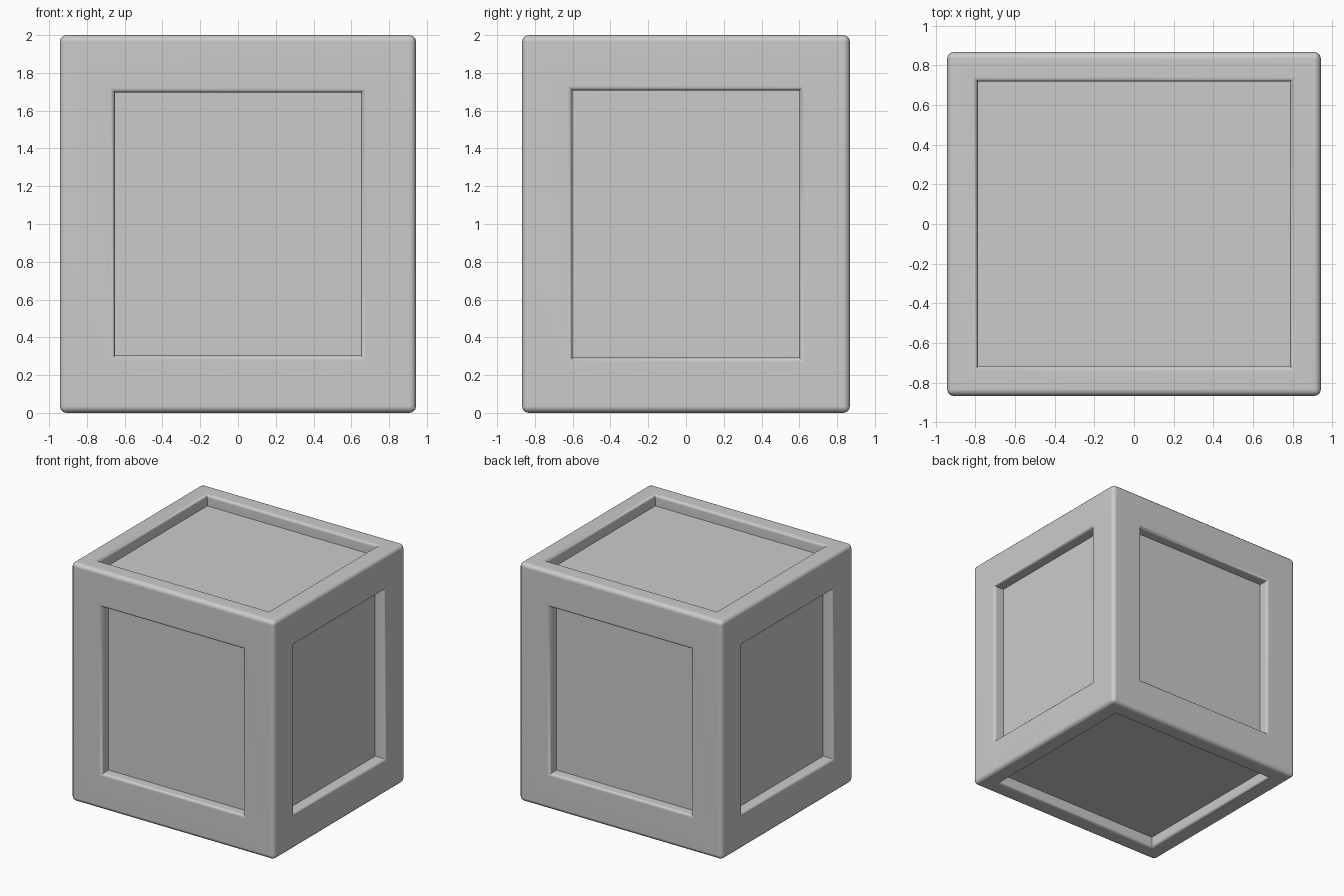
import bpy, bmesh, math
from mathutils import Vector

if "Cube" in bpy.data.objects:
    bpy.data.objects.remove(bpy.data.objects["Cube"])

HALF = Vector((0.943, 0.868, 1.0))
EDGE = 0.035      # rounding of the outer edges
RIM = 0.023       # rounding of the panel rims

# Half sizes of each recessed panel opening and its depth, by face axis
PANELS = {
    0: (Vector((0, 0.625, 0.731)), 0.092),
    1: (Vector((0.675, 0, 0.72)), 0.085),
    2: (Vector((0.811, 0.741, 0)), 0.092),
}

# Crate body with rounded edges
bm = bmesh.new()
bmesh.ops.create_cube(bm, size=2)
bmesh.ops.scale(bm, vec=HALF, verts=bm.verts)
bmesh.ops.bevel(bm, geom=bm.edges[:], offset=EDGE, segments=3, profile=0.5,
                affect='EDGES', clamp_overlap=True)


def ring(face, axis, half, shrink, depth):
    """Inset the face, then place it as a smaller rectangle sunk by depth."""
    bmesh.ops.inset_individual(bm, faces=[face], thickness=0.002)
    for v in face.verts:
        for i in range(3):
            size = HALF[i] - depth if i == axis else half[i] - shrink
            v.co[i] = math.copysign(size, v.co[i])


# Recessed panels: quarter-round rim, straight wall, flat floor
for face in [f for f in bm.faces if f.calc_area() > 1]:
    n = face.normal
    axis = max(range(3), key=lambda i: abs(n[i]))
    half, depth = PANELS[axis]
    ring(face, axis, half, 0, 0)
    for step in (1, 2, 3):
        a = math.radians(30 * step)
        ring(face, axis, half, RIM * math.sin(a), RIM * (1 - math.cos(a)))
    ring(face, axis, half, RIM, depth)

bmesh.ops.translate(bm, vec=(0, 0, HALF.z), verts=bm.verts)
bmesh.ops.recalc_face_normals(bm, faces=bm.faces)
mesh = bpy.data.meshes.new("panelled_crate")
bm.to_mesh(mesh)
bm.free()
crate = bpy.data.objects.new("panelled_crate", mesh)
bpy.context.collection.objects.link(crate)

# Smooth rounded edges, flat panels
bpy.context.view_layer.objects.active = crate
crate.select_set(True)
bpy.ops.object.shade_smooth_by_angle(angle=math.radians(40))
weighted = crate.modifiers.new("weighted_normals", 'WEIGHTED_NORMAL')
weighted.keep_sharp = True
